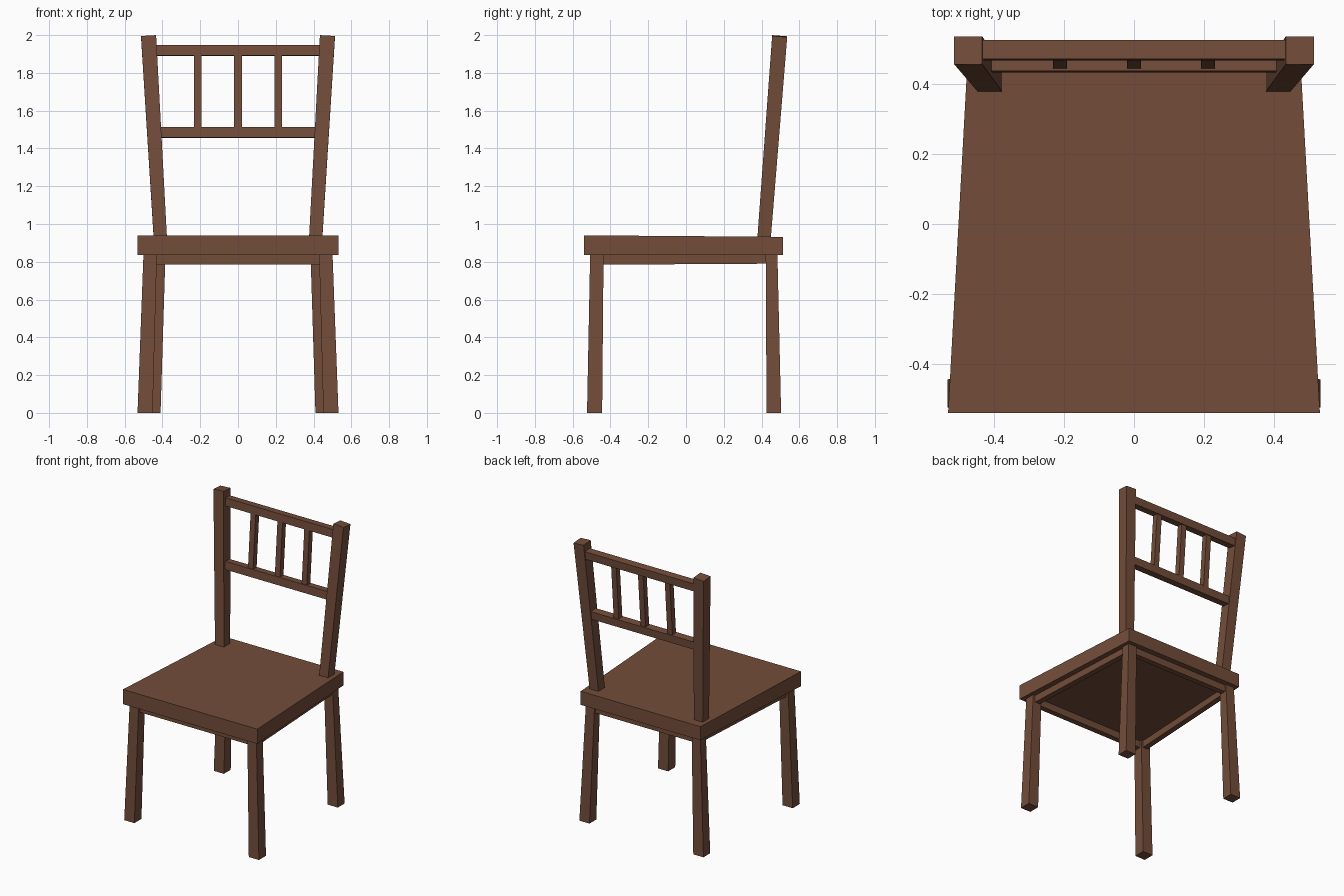
import bpy, bmesh
from mathutils import Vector

if "Cube" in bpy.data.objects:
    bpy.data.objects.remove(bpy.data.objects["Cube"])

wood = bpy.data.materials.new("brown wood")
wood.diffuse_color = (0.171, 0.074, 0.042, 1)
wood.use_nodes = True
wood.node_tree.nodes["Principled BSDF"].inputs["Base Color"].default_value = wood.diffuse_color

X, Y = Vector((1, 0, 0)), Vector((0, 1, 0))
LEAN = Vector((0, 0.075, 1)).normalized()      # backward lean of the backrest
LEAN_Y = LEAN.cross(X)                         # depth direction of leaning parts


def loft(name, rings):
    """Closed solid between two four-cornered rings."""
    bm = bmesh.new()
    a, b = [[bm.verts.new(p) for p in ring] for ring in rings]
    bm.faces.new(a)
    bm.faces.new(b)
    for i in range(4):
        j = (i + 1) % 4
        bm.faces.new((a[i], a[j], b[j], b[i]))
    bmesh.ops.recalc_face_normals(bm, faces=bm.faces)
    mesh = bpy.data.meshes.new(name)
    bm.to_mesh(mesh)
    bm.free()
    mesh.materials.append(wood)
    obj = bpy.data.objects.new(name, mesh)
    bpy.context.collection.objects.link(obj)
    return obj


def beam(name, p0, s0, p1, s1, u=X, v=Y):
    """Tapered bar from p0 to p1; s0, s1 are sizes along u and v."""
    rings = []
    for p, (su, sv) in ((p0, s0), (p1, s1)):
        rings.append([Vector(p) + u * su * i / 2 + v * sv * j / 2
                      for i, j in ((-1, -1), (1, -1), (1, 1), (-1, 1))])
    return loft(name, rings)


# Seat: trapezoid slab, wider at the front
def outline(z_front, z_back):
    return [(-0.531, -0.54, z_front), (0.531, -0.54, z_front),
            (0.473, 0.513, z_back), (-0.473, 0.513, z_back)]


loft("seat", (outline(0.835, 0.835), outline(0.94, 0.932)))

for side, s in (("left", -1), ("right", 1)):
    # Legs, splayed and slightly thicker at the floor
    beam("front_leg_" + side, (s * 0.492, -0.484, 0), (0.08, 0.08),
         (s * 0.465, -0.472, 0.84), (0.071, 0.071))
    beam("back_leg_" + side, (s * 0.45, 0.465, 0), (0.08, 0.077),
         (s * 0.418, 0.453, 0.84), (0.068, 0.062))
    # Side apron under the seat
    beam("side_apron_" + side, (s * 0.465, -0.46, 0.812), (0.04, 0.055),
         (s * 0.42, 0.45, 0.815), (0.04, 0.05), X, Vector((0, 0, 1)))
    # Backrest post, leaning back and outward
    p0, p1 = Vector((s * 0.411, 0.413, 0.92)), Vector((s * 0.4735, 0.496, 1.9945))
    d = (p1 - p0).normalized()
    u = (X - d * X.dot(d)).normalized()
    beam("back_post_" + side, p0, (0.07, 0.071), p1, (0.08, 0.08), u, d.cross(u))

# Front and back aprons
for name, y, x in (("front_apron", -0.472, 0.46), ("back_apron", 0.453, 0.42)):
    beam(name, (-x, y, 0.813), (0.04, 0.056), (x, y, 0.813), (0.04, 0.056),
         Y, Vector((0, 0, 1)))

# Backrest rails
for name, x, y, z in (("top_rail", 0.455, 0.4965, 1.919), ("lower_rail", 0.435, 0.462, 1.484)):
    beam(name, (-x, y, z), (0.054, 0.056), (x, y, z), (0.054, 0.056), LEAN_Y, LEAN)

# Backrest slats
for i in (-1, 0, 1):
    beam(f"slat_{i + 2}", (i * 0.212, 0.463, 1.495), (0.04, 0.04),
         (i * 0.212, 0.495, 1.91), (0.04, 0.04), X, LEAN_Y)
